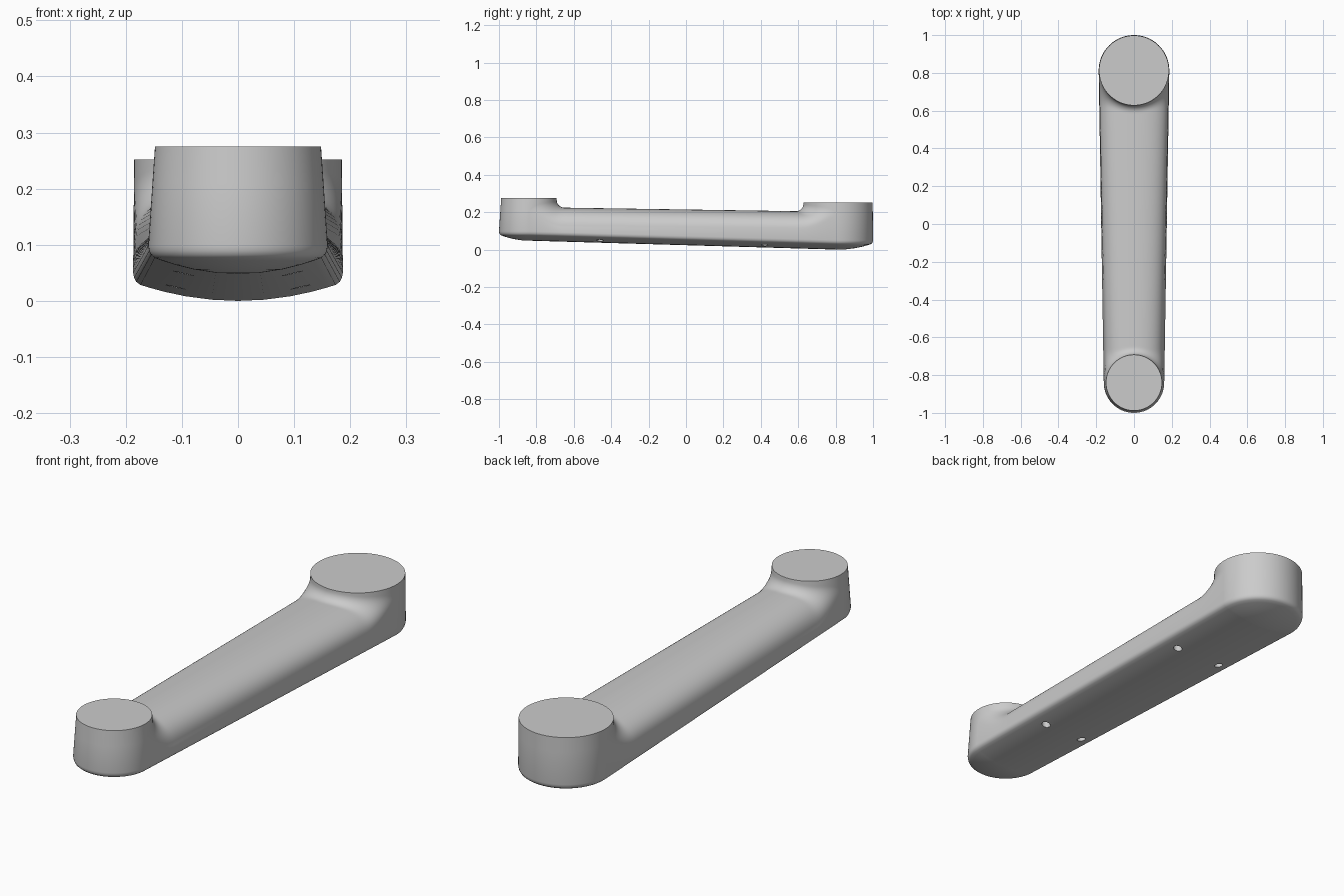
import bpy, bmesh
from math import sin, cos, pi, sqrt, hypot
from mathutils import Matrix

if "Cube" in bpy.data.objects:
    bpy.data.objects.remove(bpy.data.objects["Cube"])

YF, YB = -0.84, 0.813          # boss centres: small front, large back
TOP_F, TOP_B = 0.275, 0.252    # boss heights
COLS, ROWS, ARC = 40, 80, 40


def lerp(a, b, t):
    return a + (b - a) * t


def clamp(t):
    return max(0.0, min(1.0, t))


def rad_f(z):
    return 0.16 - 0.012 * clamp((z - 0.1) / 0.175)


def rad_b(z):
    return 0.187 - 0.002 * clamp((z - 0.05) / 0.2)


def fillet_radius(s):
    return 0.04 + 0.05 * s ** 4


def fillet(d, r):
    return 0.0 if d >= r else r - sqrt(max(0.0, r * r - (r - max(d, 0.0)) ** 2))


def dome(s, v):
    low, high = lerp(0.12, 0.10, v), lerp(0.225, 0.205, v)
    return low + (high - low) * max(0.0, 1 - s ** 2.4) ** (1 / 2.4)


def arm_point(t, v):
    """Point on the domed arm top, blended up into both bosses."""
    s = min(1.0, abs(sin(t)))
    r = fillet_radius(s)
    rf, rb = rad_f(dome(s, 0) + r), rad_b(dome(s, 1) + r)
    x = lerp(rf, rb, v) * sin(t)
    y = lerp(YF + rf * cos(t), YB - rb * cos(t), v)
    z = dome(s, v)
    z += fillet(hypot(x, y - YF) - rf, r) + fillet(hypot(x, y - YB) - rb, r)
    return (x, y, z)


bm = bmesh.new()


def grid(rows):
    vs = [[bm.verts.new(p) for p in row] for row in rows]
    for a, b in zip(vs, vs[1:]):
        for i in range(len(a) - 1):
            bm.faces.new((a[i], a[i + 1], b[i + 1], b[i]))


def circle_point(cy, r, a, z):
    return (r * cos(a), cy + r * sin(a), z)


# Arm top
ts = [-pi / 2 + pi * i / COLS for i in range(COLS + 1)]
vs_ = [0.5 - 0.5 * cos(pi * i / ROWS) for i in range(ROWS + 1)]
grid([[arm_point(t, v) for t in ts] for v in vs_])

# Bosses: inner wall above the arm, outer wall, flat cap
PROFILE = [(1, .05), (.99, .041), (.97, .034), (.93, .0285)]
PROFILE += [(f, .033 * f * f) for f in (.85, .7, .5, .25, 0)]


def base(y):
    return lerp(0.048, 0.0, (y - YF) / (YB - YF))


for cy, rad, top, v, sign in ((YF, rad_f, TOP_F, 0, -1), (YB, rad_b, TOP_B, 1, 1)):
    rt = rad(top)
    inner_top = [(rt * sin(t), cy - sign * rt * cos(t), top) for t in ts]
    grid([[arm_point(t, v) for t in ts], inner_top])
    arc = [sign * pi * i / ARC for i in range(ARC + 1)]
    mid = dome(1, v) + fillet_radius(1)
    low = base(cy) + PROFILE[0][1]
    outer_top = [circle_point(cy, rt, a, top) for a in arc]
    grid([outer_top,
          [circle_point(cy, rad(mid), a, mid) for a in arc],
          [circle_point(cy, rad(0), a, low) for a in arc]])
    for ring in (inner_top, outer_top):
        grid([ring, [(0, cy, top)] * len(ring)])
    # Rounded end of the crowned underside
    grid([[circle_point(cy, rad(0) * f, a, base(cy) + h) for a in arc]
          for f, h in PROFILE])

# Arm sides and crowned underside
for side in (-1, 1):
    edge = [arm_point(side * pi / 2, v) for v in vs_]
    under = [[(side * f * lerp(rad_f(0), rad_b(0), v), lerp(YF, YB, v),
               base(lerp(YF, YB, v)) + h) for v in vs_] for f, h in PROFILE]
    grid([edge, under[0]])
    grid(under)

bmesh.ops.remove_doubles(bm, verts=bm.verts, dist=0.00005)
bmesh.ops.recalc_face_normals(bm, faces=bm.faces)
mesh = bpy.data.meshes.new("crank_arm")
bm.to_mesh(mesh)
bm.free()
arm = bpy.data.objects.new("crank_arm", mesh)
bpy.context.collection.objects.link(arm)

# Four small blind holes in the underside
cb = bmesh.new()
for x, y in ((0.112, 0.42), (0.097, -0.46)):
    for side in (-1, 1):
        bmesh.ops.create_cone(cb, cap_ends=True, segments=24, radius1=0.018,
                              radius2=0.018, depth=0.06,
                              matrix=Matrix.Translation((side * x, y, base(y) + 0.006)))
cut_mesh = bpy.data.meshes.new("hole_cutter")
cb.to_mesh(cut_mesh)
cb.free()
cutter = bpy.data.objects.new("hole_cutter", cut_mesh)
cutter.hide_render = True
bpy.context.collection.objects.link(cutter)

bpy.context.view_layer.objects.active = arm
arm.select_set(True)
mod = arm.modifiers.new("holes", 'BOOLEAN')
mod.operation = 'DIFFERENCE'
mod.solver = 'EXACT'
mod.object = cutter
bpy.ops.object.modifier_apply(modifier=mod.name)
bpy.data.objects.remove(cutter, do_unlink=True)
bpy.ops.object.shade_smooth_by_angle(angle=0.6)
